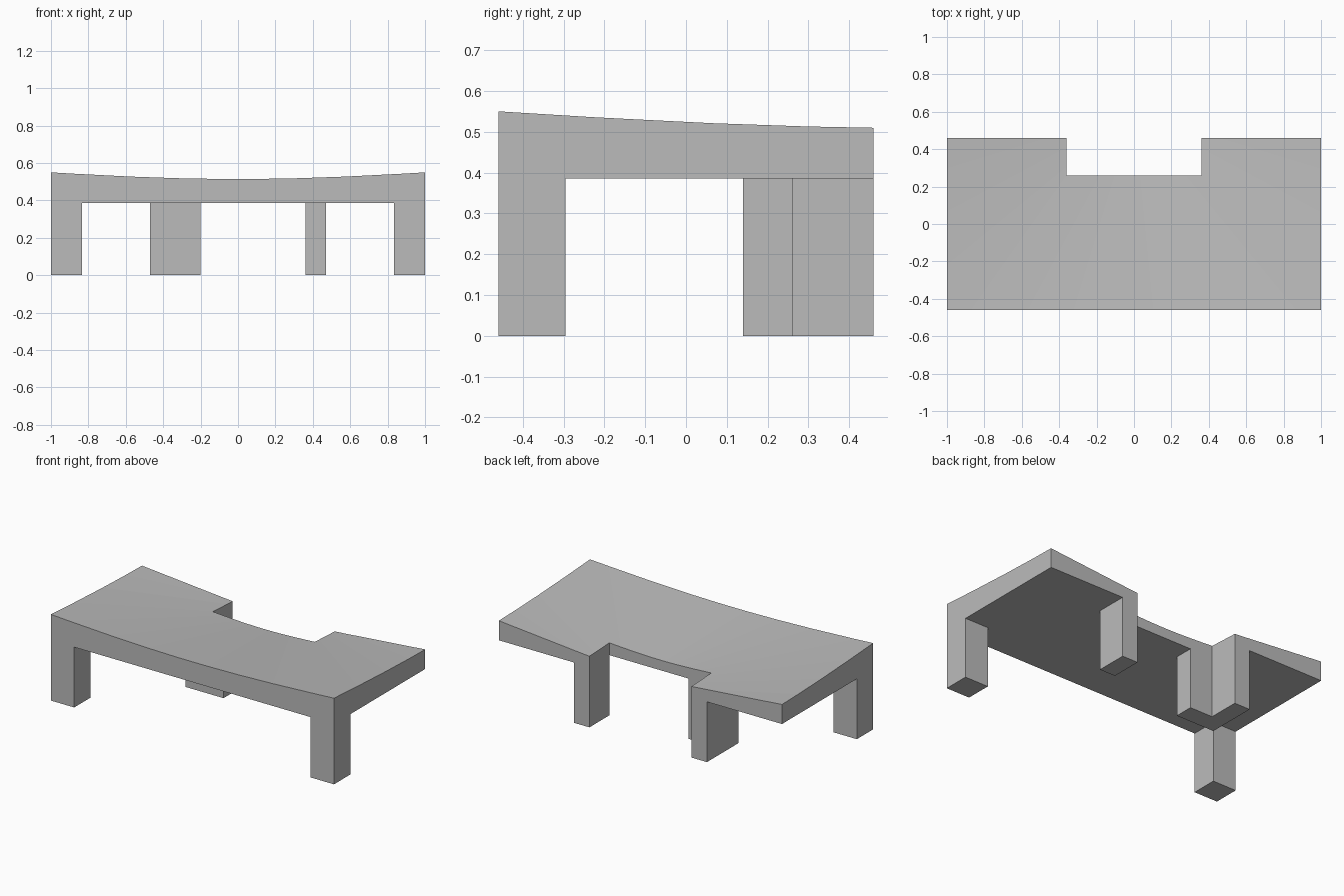
import bpy, bmesh
from math import cos, sin, pi, hypot
from mathutils import Vector

if "Cube" in bpy.data.objects:
    bpy.data.objects.remove(bpy.data.objects["Cube"])

grey = bpy.data.materials.new("plain_grey")
grey.use_nodes = True
grey.diffuse_color = (0.5, 0.5, 0.5, 1)
grey.node_tree.nodes["Principled BSDF"].inputs["Base Color"].default_value = grey.diffuse_color

W, D = 1.0, 0.46               # half width and half depth
UNDERSIDE = 0.385              # height of the legs
NOTCH_X, NOTCH_Y = 0.36, 0.26  # cut-out in the back edge
LEG = 0.165                    # front leg size
POST_X = 0.47                  # outer side of the back posts
DISH = Vector((0, 0.6, 0.419)) # tip of the shallow conical dish
SLOPE = 0.09
SECTORS = 32


def rect(x0, x1, y0, y1):
    return [(x0, y0), (x1, y0), (x1, y1), (x0, y1)]


def prism(outline, z0, z1):
    """Extrude a counter-clockwise outline upwards."""
    bm = bmesh.new()
    base = bm.faces.new([bm.verts.new((x, y, z0)) for x, y in outline])
    top = bmesh.ops.extrude_face_region(bm, geom=[base], use_keep_orig=True)
    for v in top["geom"]:
        if isinstance(v, bmesh.types.BMVert):
            v.co.z = z1
    bmesh.ops.recalc_face_normals(bm, faces=bm.faces)
    return bm


def finish(bm, name):
    mesh = bpy.data.meshes.new(name)
    bm.to_mesh(mesh)
    bm.free()
    mesh.materials.append(grey)
    bpy.context.collection.objects.link(bpy.data.objects.new(name, mesh))


# Slab with a notch at the back
slab = prism([(-W, -D), (W, -D), (W, D), (NOTCH_X, D), (NOTCH_X, NOTCH_Y),
              (-NOTCH_X, NOTCH_Y), (-NOTCH_X, D), (-W, D)], UNDERSIDE, 0.5)

# Cut the top into wedges around the dish, then slope it
for i in range(SECTORS // 2):
    a = pi * (2 * i + 1) / SECTORS
    top = [f for f in slab.faces if all(v.co.z > UNDERSIDE + 0.01 for v in f.verts)]
    geom = set(top)
    for f in top:
        geom.update(f.verts, f.edges)
    bmesh.ops.bisect_plane(slab, geom=list(geom), dist=1e-5, plane_co=DISH,
                           plane_no=(cos(a), sin(a), 0))
for v in slab.verts:
    if v.co.z > UNDERSIDE + 0.01:
        v.co.z = DISH.z + SLOPE * hypot(v.co.x - DISH.x, v.co.y - DISH.y)
top = [f for f in slab.faces if all(v.co.z > UNDERSIDE + 0.01 for v in f.verts)]
bmesh.ops.triangulate(slab, faces=top)
finish(slab, "slab")

# Front corner legs
for side, x0 in (("left", W - LEG), ("right", -W)):
    finish(prism(rect(x0, x0 + LEG, -D, -D + LEG), 0, UNDERSIDE), "front_leg_" + side)

# Back legs beside the notch: a plain post and an L-shaped one
finish(prism(rect(NOTCH_X, POST_X, NOTCH_Y, D), 0, UNDERSIDE), "back_leg_left")
finish(prism([(-POST_X, 0.14), (-0.2, 0.14), (-0.2, NOTCH_Y), (-NOTCH_X, NOTCH_Y),
              (-NOTCH_X, D), (-POST_X, D)], 0, UNDERSIDE), "back_leg_right")
